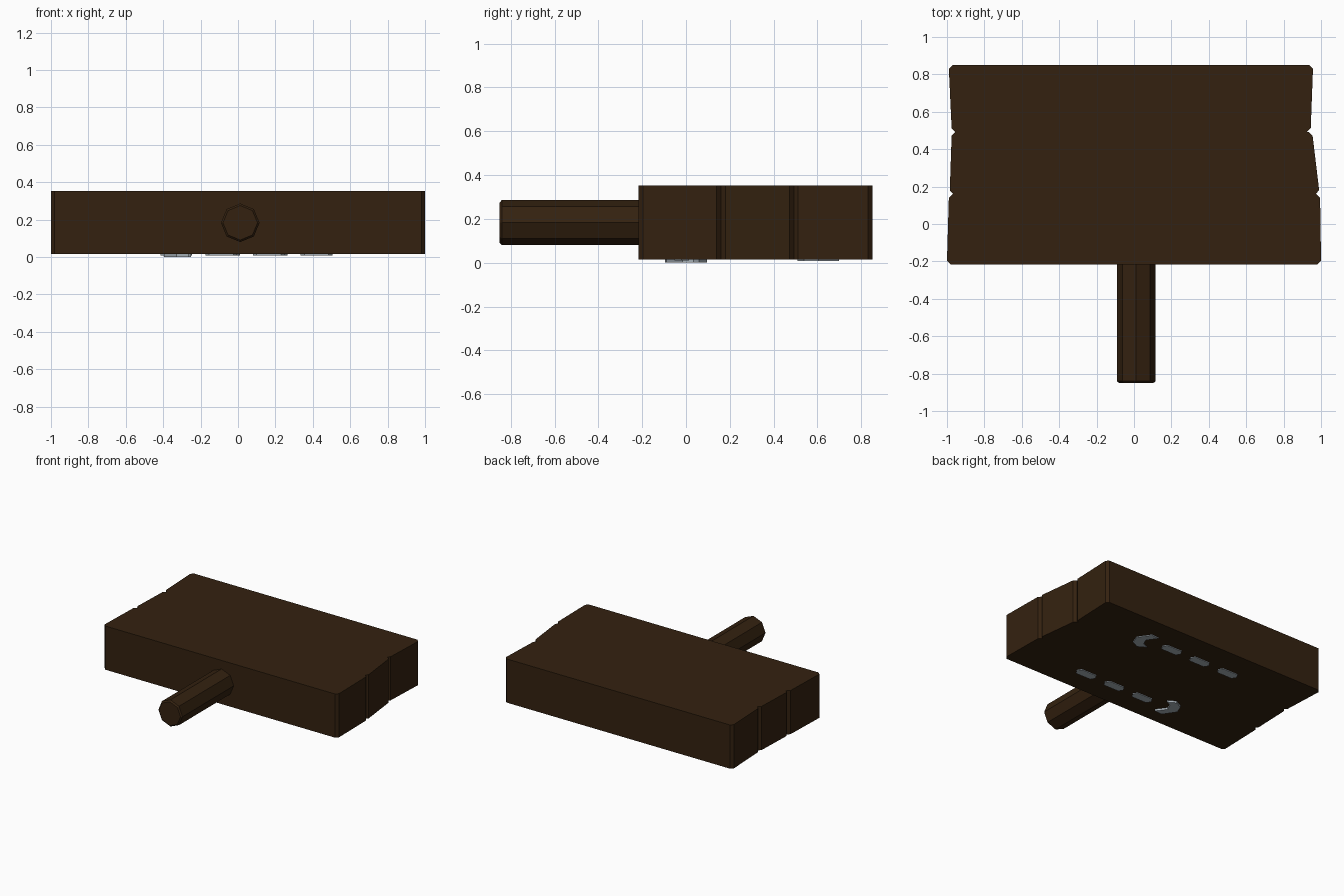
import bpy, math
from mathutils import Matrix

if "Cube" in bpy.data.objects:
    bpy.data.objects.remove(bpy.data.objects["Cube"])


def material(name, rgb):
    m = bpy.data.materials.new(name)
    m.diffuse_color = (*rgb, 1)
    m.use_nodes = True
    m.node_tree.nodes["Principled BSDF"].inputs["Base Color"].default_value = m.diffuse_color
    return m


wood = material("dark_wood", (0.034, 0.0155, 0.005))
metal = material("grey_metal", (0.38, 0.43, 0.47))


def prism(name, outline, z0, z1, mat):
    """Extrude a counter-clockwise plan outline from z0 to z1."""
    n = len(outline)
    verts = [(x, y, z) for z in (z0, z1) for x, y in outline]
    faces = [tuple(reversed(range(n))), tuple(range(n, 2 * n))]
    faces += [(i, (i + 1) % n, n + (i + 1) % n, n + i) for i in range(n)]
    me = bpy.data.meshes.new(name)
    me.from_pydata(verts, [], faces)
    me.materials.append(mat)
    ob = bpy.data.objects.new(name, me)
    bpy.context.collection.objects.link(ob)
    return ob


def plank(name, y0, y1, left, right, c=0.02):
    """Board with slightly slanted ends and clipped corners."""
    (l0, l1), (r0, r1) = left, right
    prism(name, [(l0 + c, y0), (r0 - c, y0), (r0, y0 + c), (r1, y1 - c),
                 (r1 - c, y1), (l1 + c, y1), (l1, y1 - c), (l0, y0 + c)],
          0.015, 0.352, wood)


# three boards side by side
plank("front_board", -0.217, 0.16, (-1.0, -0.99), (1.0, 0.995))
plank("middle_board", 0.16, 0.492, (-0.985, -0.975), (0.99, 0.955))
plank("back_board", 0.492, 0.85, (-0.975, -0.99), (0.945, 0.957))

# octagonal handle with clipped end
bpy.ops.mesh.primitive_cylinder_add(vertices=8, radius=0.103, depth=0.7)
handle = bpy.context.object
handle.name = "handle"
handle.data.transform(Matrix.Translation((0.012, -0.5, 0.183))
                      @ Matrix.Rotation(math.pi / 2, 4, 'X'))
handle.data.materials.append(wood)
bev = handle.modifiers.new("end_bevel", 'BEVEL')
bev.width = 0.01
bev.segments = 1
bev.limit_method = 'ANGLE'
bev.angle_limit = math.radians(60)

# metal links showing through the underside: two rows and their bent ends
CX, CY = 0.045, 0.302          # the second row is the first turned half round
hook = [(-0.25, 0.06), (-0.31, 0.095), (-0.37, 0.065), (-0.395, 0.0),
        (-0.33, -0.095), (-0.265, -0.09), (-0.32, -0.015), (-0.3, 0.035)]
dash = [(-0.085, 0), (-0.065, -0.033), (0.065, -0.033),
        (0.085, 0), (0.065, 0.033), (-0.065, 0.033)]


def turned(outline):
    return [(2 * CX - x, 2 * CY - y) for x, y in outline]


prism("front_link_end", hook, 0.0, 0.02, metal)
prism("back_link_end", turned(hook), 0.008, 0.02, metal)
for i, x in enumerate((-0.09, 0.165, 0.42)):
    shape = [(x + dx, -0.02 + dy) for dx, dy in dash]
    prism(f"front_link_{i}", shape, 0.009, 0.02, metal)
    prism(f"back_link_{i}", turned(shape), 0.009, 0.02, metal)
